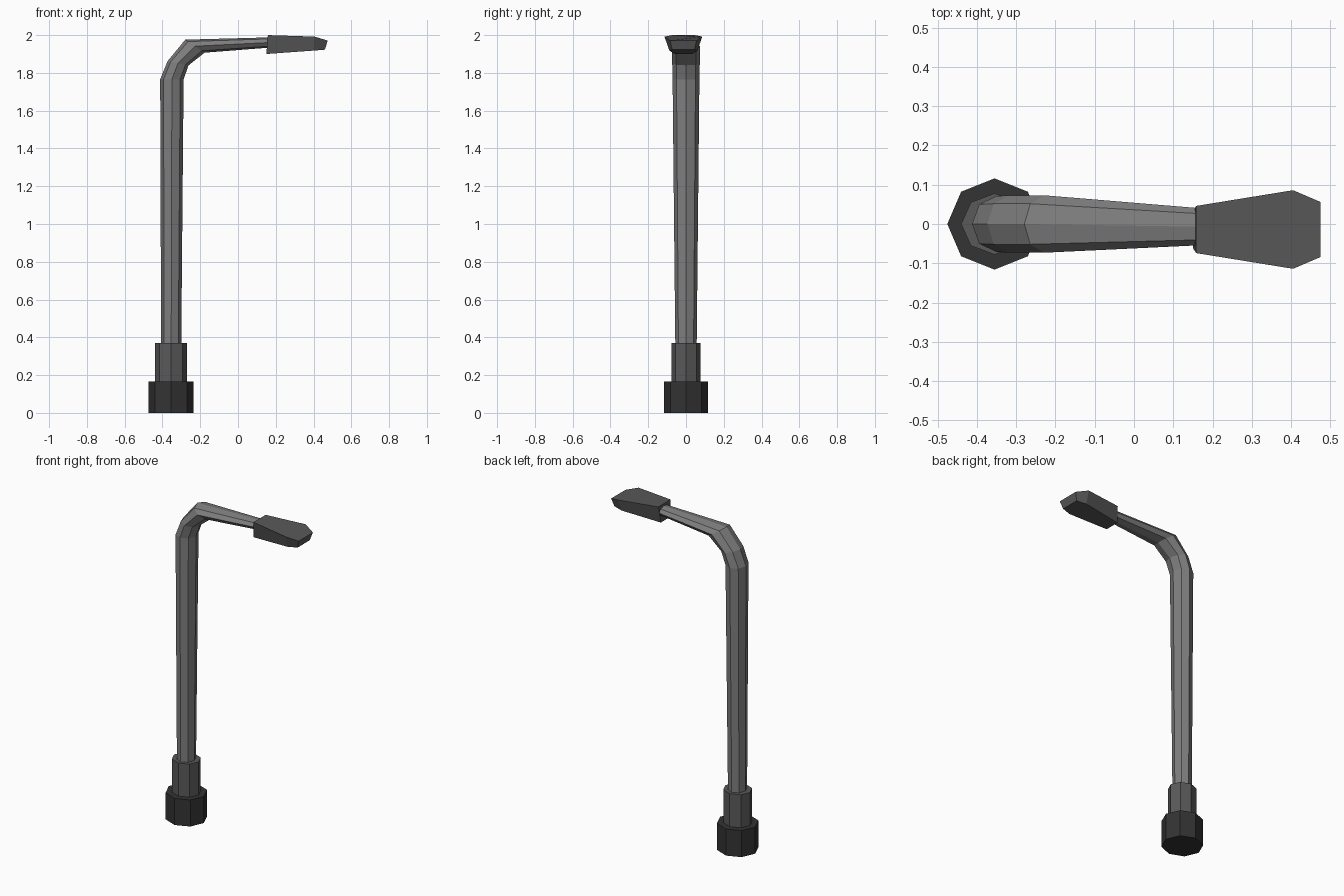
import bpy
import bmesh
from math import cos, sin, tau
from mathutils import Vector

SIDES = 8
POLE_X = -0.355

default = bpy.data.objects.get("Cube")
if default:
    bpy.data.objects.remove(default, do_unlink=True)


def make_material(name, grey):
    mat = bpy.data.materials.new(name)
    mat.use_nodes = True
    colour = (grey, grey, grey, 1)
    mat.diffuse_color = colour
    mat.node_tree.nodes["Principled BSDF"].inputs["Base Color"].default_value = colour
    return mat


def loft(name, rings, mat):
    """Skin a row of equal rings of points and cap both ends."""
    bm = bmesh.new()
    loops = [[bm.verts.new(p) for p in ring] for ring in rings]
    for a, b in zip(loops, loops[1:]):
        for i in range(len(a)):
            j = (i + 1) % len(a)
            bm.faces.new((a[i], a[j], b[j], b[i]))
    bm.faces.new(loops[0])
    bm.faces.new(loops[-1])
    bmesh.ops.recalc_face_normals(bm, faces=bm.faces)
    mesh = bpy.data.meshes.new(name)
    bm.to_mesh(mesh)
    bm.free()
    mesh.materials.append(mat)
    obj = bpy.data.objects.new(name, mesh)
    bpy.context.collection.objects.link(obj)
    return obj


def tube_ring(outer, inner, half_width, y=0):
    """Octagon spanning an outer and an inner (x, z) point of the bend."""
    o = Vector((outer[0], y, outer[1]))
    i = Vector((inner[0], y, inner[1]))
    mid, arm = (o + i) / 2, (o - i) / 2
    side = Vector((0, half_width, 0))
    return [mid + arm * cos(tau * k / SIDES) + side * sin(tau * k / SIDES)
            for k in range(SIDES)]


def prism(name, radius_x, radius_y, low, high, mat):
    rings = [tube_ring((POLE_X - radius_x, z), (POLE_X + radius_x, z), radius_y)
             for z in (low, high)]
    return loft(name, rings, mat)


dark = make_material("dark grey", 0.033)
medium = make_material("medium grey", 0.1)
light = make_material("light grey", 0.21)

# Stepped foot
prism("base", 0.12, 0.116, 0, 0.165, dark)
prism("collar", 0.085, 0.078, 0.165, 0.37, medium)

# Pole, elbow and tapering arm in one tube
loft("pole_and_arm", [
    tube_ring((-0.407, 0.3), (-0.301, 0.3), 0.056),
    tube_ring((-0.412, 1.766), (-0.288, 1.766), 0.071),
    tube_ring((-0.373, 1.862), (-0.262, 1.84), 0.073),
    tube_ring((-0.279, 1.976), (-0.177, 1.907), 0.073),
    tube_ring((0.17, 1.988), (0.17, 1.934), 0.047, -0.007),
], light)

# Lamp head: broad top outline tapering to a narrower underside
HEAD_Y = -0.014
top = [(0.158, 0.06, 2.0), (0.405, 0.1, 1.992), (0.475, 0.07, 1.971)]
bottom = [(0.15, 0.047, 1.9), (0.4, 0.074, 1.918), (0.46, 0.059, 1.923)]


def head_outline(half):
    left = [(x, HEAD_Y + y, z) for x, y, z in half]
    right = [(x, HEAD_Y - y, z) for x, y, z in reversed(half)]
    return left + right


loft("lamp_head", [head_outline(bottom), head_outline(top)], medium)
